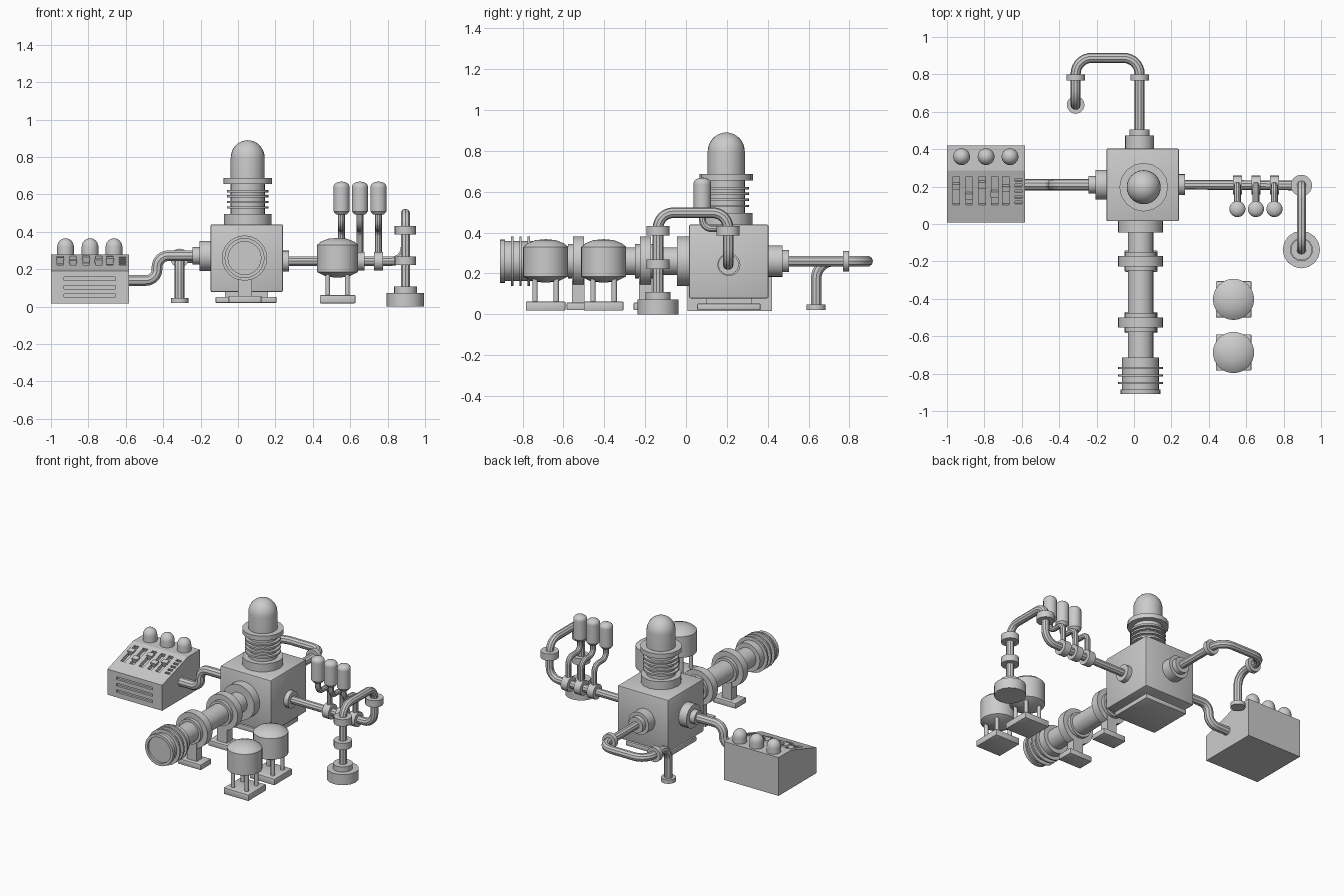
import bpy, bmesh, math
from mathutils import Vector

if "Cube" in bpy.data.objects:
    bpy.data.objects.remove(bpy.data.objects["Cube"])

GREY = bpy.data.materials.new("machine_grey")
GREY.diffuse_color = (0.6, 0.6, 0.6, 1)
GREY.use_nodes = True
GREY.node_tree.nodes["Principled BSDF"].inputs["Base Color"].default_value = GREY.diffuse_color


def add(name, bm, smooth=True):
    bmesh.ops.recalc_face_normals(bm, faces=bm.faces[:])
    me = bpy.data.meshes.new(name)
    bm.to_mesh(me)
    bm.free()
    return add_mesh(name, me, smooth)


def add_mesh(name, me, smooth=True):
    me.materials.clear()
    me.materials.append(GREY)
    ob = bpy.data.objects.new(name, me)
    bpy.context.collection.objects.link(ob)
    if smooth:
        bpy.ops.object.select_all(action='DESELECT')
        ob.select_set(True)
        bpy.context.view_layer.objects.active = ob
        bpy.ops.object.shade_smooth_by_angle(angle=math.radians(35))
    return ob


def box(name, lo, hi, bevel=0.0):
    bm = bmesh.new()
    bmesh.ops.create_cube(bm, size=1)
    for v in bm.verts:
        v.co = Vector([(a + b) / 2 + c * (b - a) for a, b, c in zip(lo, hi, v.co)])
    if bevel:
        bmesh.ops.bevel(bm, geom=bm.edges[:], offset=bevel, segments=2, affect='EDGES', profile=0.5)
    return add(name, bm, bevel > 0)


def lathe(name, origin, axis, profile, seg=24):
    """Revolve (radius, distance) pairs around an axis; ends are capped."""
    bm = bmesh.new()
    q = Vector((0, 0, 1)).rotation_difference(Vector(axis))
    rings = []
    for r, t in profile:
        n = 1 if r < 1e-5 else seg
        rings.append([bm.verts.new(Vector(origin) + q @ Vector(
            (r * math.cos(math.tau * i / seg), r * math.sin(math.tau * i / seg), t))) for i in range(n)])
    for a, b in zip(rings, rings[1:]):
        for i in range(seg):
            quad = [a[i % len(a)], a[(i + 1) % len(a)], b[(i + 1) % len(b)], b[i % len(b)]]
            bm.faces.new(list(dict.fromkeys(quad)))
    for ring in (rings[0], rings[-1]):
        if len(ring) > 2:
            bm.faces.new(ring)
    return add(name, bm)


def disc(name, origin, axis, r, t0, t1, seg=24):
    return lathe(name, origin, axis, [(r, t0), (r, t1)], seg)


def dome(r, z0, h, n=6):
    """Profile of a rounded cap starting at z0."""
    return [(r * math.cos(i * math.pi / 2 / n), z0 + h * math.sin(i * math.pi / 2 / n)) for i in range(n)] + [(0, z0 + h)]


def tube(name, pts, r, bend=0.07):
    """Round pipe along a path with rounded corners."""
    pts = [Vector(p) for p in pts]
    path = [pts[0]]
    for a, p, b in zip(pts, pts[1:], pts[2:]):
        u, w = (a - p).normalized(), (b - p).normalized()
        c = p + (u + w) * bend
        for i in range(9):
            t = i * math.pi / 16
            path.append(c - w * bend * math.cos(t) - u * bend * math.sin(t))
    path.append(pts[-1])
    cu = bpy.data.curves.new(name, 'CURVE')
    cu.dimensions = '3D'
    cu.bevel_depth, cu.bevel_resolution, cu.use_fill_caps = r, 3, True
    sp = cu.splines.new('POLY')
    sp.points.add(len(path) - 1)
    for q, co in zip(sp.points, path):
        q.co = (*co, 1)
    tmp = bpy.data.objects.new("tmp", cu)
    me = bpy.data.meshes.new_from_object(tmp)
    bpy.data.objects.remove(tmp)
    return add_mesh(name, me)


X, Y, Z = (1, 0, 0), (0, 1, 0), (0, 0, 1)
LEFT, FRONT = (-1, 0, 0), (0, -1, 0)

# Central chamber and its foot
box("chamber", (-0.147, 0.015, 0.078), (0.24, 0.404, 0.44), 0.008)
box("chamber_foot_neck", (-0.07, 0.1, 0.045), (0.16, 0.32, 0.08))
box("chamber_foot", (-0.12, 0.055, 0.02), (0.206, 0.365, 0.053), 0.006)

# Domed tower with cooling fins
T = (0.052, 0.197, 0)
disc("tower_collar", T, Z, 0.128, 0.43, 0.495, 16)
disc("tower_core", T, Z, 0.092, 0.49, 0.66)
for z in (0.53, 0.56, 0.59, 0.617):
    disc("tower_fin", T, Z, 0.112, z - 0.006, z + 0.006)
disc("tower_top_ring", T, Z, 0.13, 0.655, 0.687, 16)
lathe("tower_dome", T, Z, [(0.091, 0.68)] + dome(0.091, 0.795, 0.095, 8))

# Large front barrel with rings, fins and stands
B = (0.035, 0, 0.26)
disc("barrel_flange", B, FRONT, 0.121, -0.02, 0.045)
disc("barrel", B, FRONT, 0.068, 0, 0.75)
for i, y in enumerate((0.199, 0.527)):
    disc("barrel_ring", B, FRONT, 0.121, y - 0.027, y + 0.027)
    disc("barrel_ring_sleeve", B, FRONT, 0.085, y - 0.05, y + 0.05)
    box("stand_post", (0.0, -y - 0.03, 0.04), (0.075, -y + 0.03, 0.2))
    box("stand_base", (-0.05, -y - 0.057, 0.02), (0.125, -y + 0.057, 0.058), 0.005)
lathe("barrel_muzzle", B, FRONT, [(0.098, 0.715), (0.098, 0.885), (0.107, 0.885),
                                  (0.107, 0.91), (0.088, 0.91), (0.088, 0.895)])
for y in (0.77, 0.81, 0.85):
    disc("muzzle_fin", B, FRONT, 0.121, y - 0.006, y + 0.006)

# Pipe from the chamber to the control console
L = (0, 0.21, 0.272)
disc("left_boss", L, LEFT, 0.08, 0.14, 0.205)
disc("left_boss_step", L, LEFT, 0.046, 0.2, 0.242)
tube("console_pipe", [(-0.22, 0.21, 0.272), (-0.433, 0.21, 0.272), (-0.433, 0.21, 0.14), (-0.6, 0.21, 0.14)], 0.03, 0.06)

# Control console: extruded side profile with cut slots
bm = bmesh.new()
side = [(0.007, 0.016), (0.42, 0.016), (0.42, 0.28), (0.285, 0.28), (0.007, 0.192)]
face = bm.faces.new([bm.verts.new((-1.0, y, z)) for y, z in side])
ext = bmesh.ops.extrude_face_region(bm, geom=[face])
for v in ext["geom"]:
    if isinstance(v, bmesh.types.BMVert):
        v.co.x = -0.583
console = add("console", bm, False)
slope = math.atan2(0.088, 0.278)


def on_slope(y):
    return 0.192 + (y - 0.007) * 0.088 / 0.278


def panel_box(name, x, y, sx, sy, z0, z1):
    """Box lying on the sloped panel, z measured from its surface."""
    ob = box(name, (-sx / 2, -sy / 2, z0), (sx / 2, sy / 2, z1))
    ob.location = (x, y, on_slope(y))
    ob.rotation_euler.x = slope
    return ob


cutters = [box("vent_cutter", (-0.93, -0.02, z - 0.009), (-0.655, 0.022, z + 0.009)) for z in (0.06, 0.104, 0.149)]
slots = (-0.95, -0.882, -0.812, -0.745, -0.685)
for x in slots:
    cutters.append(panel_box("slot_cutter", x, 0.178, 0.034, 0.16, -0.025, 0.03))
for i in range(5):
    cutters.append(panel_box("indicator_cutter", -0.617, 0.115 + i * 0.03, 0.036, 0.016, -0.015, 0.03))
for c in cutters:
    c.hide_render = True
    c.hide_viewport = True
    c.display_type = 'WIRE'
    m = console.modifiers.new("cut", 'BOOLEAN')
    m.object, m.solver = c, 'EXACT'
for x, y in zip(slots, (0.2, 0.15, 0.21, 0.16, 0.19)):
    panel_box("slider_knob", x, y, 0.042, 0.032, -0.02, 0.014)
for x in (-0.922, -0.791, -0.663):
    lathe("console_lamp", (x, 0.36, 0), Z, [(0.045, 0.275)] + dome(0.045, 0.318, 0.048))

# Rear pipe looping round to a foot
R = (0.03, 0, 0.26)
disc("rear_boss", R, Y, 0.077, 0.39, 0.472)
disc("rear_boss_step", R, Y, 0.054, 0.46, 0.505)
tube("rear_pipe", [(0.03, 0.49, 0.26), (0.03, 0.888, 0.26), (-0.312, 0.888, 0.26),
                   (-0.312, 0.637, 0.26), (-0.312, 0.637, 0.03)], 0.027, 0.085)
for x in (0.03, -0.312):
    disc("rear_pipe_flange", (x, 0, 0.26), Y, 0.05, 0.768, 0.798)
disc("rear_pipe_foot", (-0.312, 0.637, 0), Z, 0.047, 0.02, 0.047)

# Right pipe rising into an arch and down to a pedestal
disc("right_boss", (0, 0.21, 0.243), X, 0.056, 0.22, 0.272)
tube("arch_pipe", [(0.25, 0.21, 0.243), (0.895, 0.206, 0.243), (0.895, 0.206, 0.497),
                   (0.895, -0.137, 0.497), (0.895, -0.137, 0.06)], 0.026, 0.075)
for y, z in ((0.206, 0.408), (-0.137, 0.408), (-0.137, 0.245)):
    disc("arch_flange", (0.895, y, z), Z, 0.057, -0.023, 0.023)
disc("pedestal_collar", (0.895, -0.137, 0), Z, 0.062, 0.06, 0.108, 16)
disc("pedestal", (0.895, -0.137, 0), Z, 0.1, 0, 0.073, 16)

# Three valves with canisters on bent risers
for x in (0.553, 0.652, 0.751):
    disc("riser_clamp", (x, 0.208, 0.243), X, 0.05, -0.025, 0.025)
    tube("riser", [(x, 0.208, 0.243), (x, 0.208, 0.42), (x, 0.08, 0.42), (x, 0.08, 0.51)], 0.018, 0.045)
    lathe("canister", (x, 0.08, 0), Z, [(0.028, 0.492), (0.043, 0.51), (0.043, 0.635)] + dome(0.043, 0.642, 0.027, 4))

# Two free standing tanks on four legs
for y in (-0.403, -0.687):
    box("tank_base", (0.438, y - 0.097, 0.018), (0.628, y + 0.097, 0.062), 0.005)
    for dx in (-0.052, 0.052):
        for dy in (-0.052, 0.052):
            disc("tank_leg", (0.532 + dx, y + dy, 0), Z, 0.013, 0.05, 0.19, 12)
    lathe("tank", (0.532, y, 0), Z, [(0, 0.155), (0.06, 0.16), (0.11, 0.185), (0.11, 0.33),
                                     (0.09, 0.347), (0.05, 0.363), (0, 0.368)], 32)
